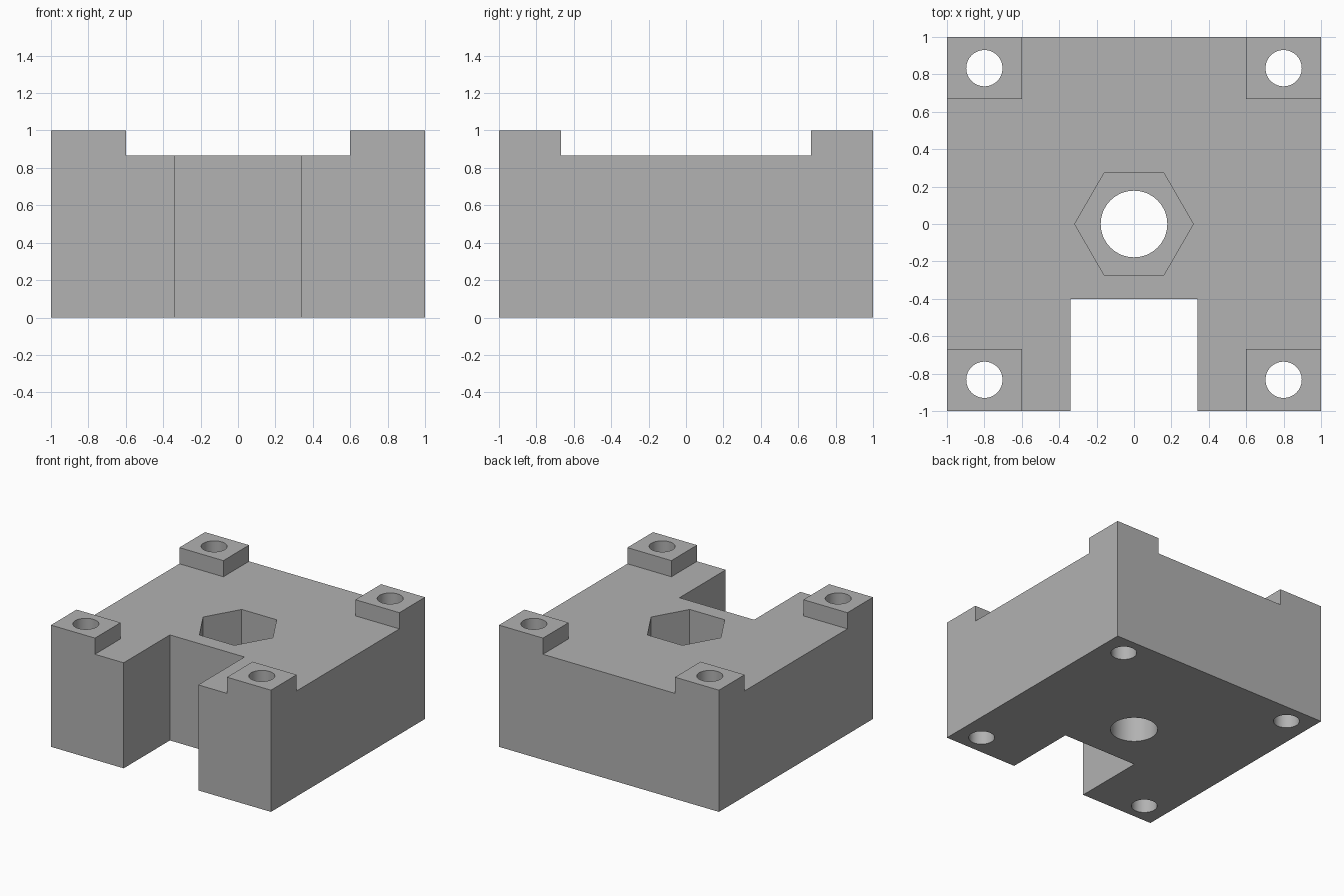
import bpy

cube = bpy.data.objects.get("Cube")
if cube:
    bpy.data.objects.remove(cube, do_unlink=True)

TOP, DECK = 1.0, 0.867      # boss height, deck height
POCKET_FLOOR = 0.47

grey = bpy.data.materials.new("plain grey")
grey.use_nodes = True
grey.diffuse_color = (0.445, 0.445, 0.445, 1)
grey.node_tree.nodes["Principled BSDF"].inputs["Base Color"].default_value = grey.diffuse_color


def box(name, low, high):
    mid = [(a + b) / 2 for a, b in zip(low, high)]
    bpy.ops.mesh.primitive_cube_add(size=1, location=mid)
    ob = bpy.context.object
    ob.name = name
    ob.scale = [b - a for a, b in zip(low, high)]
    bpy.ops.object.transform_apply(location=True, rotation=True, scale=True)
    ob.data.materials.append(grey)
    return ob


def prism(name, x, y, radius, sides, low, high, turn=0):
    bpy.ops.mesh.primitive_cylinder_add(
        vertices=sides, radius=radius, depth=high - low,
        location=(x, y, (low + high) / 2), rotation=(0, 0, turn))
    ob = bpy.context.object
    ob.name = name
    ob.data.materials.append(grey)
    return ob


def combine(target, tool, operation):
    """Apply a boolean and discard its tool."""
    tool.hide_render = True
    mod = target.modifiers.new(tool.name, 'BOOLEAN')
    mod.operation, mod.object, mod.solver = operation, tool, 'EXACT'
    bpy.context.view_layer.objects.active = target
    bpy.ops.object.modifier_apply(modifier=mod.name)
    bpy.data.objects.remove(tool, do_unlink=True)


# Block: full height, with two crossing channels that leave the corner bosses
block = box("mounting_block", (-1, -1, 0), (1, 1, TOP))
combine(block, box("channel_along_y", (-0.6, -2, DECK), (0.6, 2, 2)), 'DIFFERENCE')
combine(block, box("channel_along_x", (-2, -0.667, DECK), (2, 0.667, 2)), 'DIFFERENCE')

# Front slot
combine(block, box("front_slot", (-0.339, -2, -1), (0.339, -0.4, 2)), 'DIFFERENCE')

# Corner screw holes
for x in (-0.8, 0.8):
    for y in (-0.833, 0.833):
        combine(block, prism("screw_hole", x, y, 0.097, 48, -1, 2), 'DIFFERENCE')

# Hexagonal nut pocket and centre bore
combine(block, prism("nut_pocket", 0, 0, 0.317, 6, POCKET_FLOOR, 2, 1.570796), 'DIFFERENCE')
combine(block, prism("centre_bore", 0, 0, 0.178, 64, -1, 2), 'DIFFERENCE')

# Smooth bores, sharp edges elsewhere
bpy.ops.object.select_all(action='DESELECT')
block.select_set(True)
bpy.context.view_layer.objects.active = block
bpy.ops.object.shade_smooth_by_angle(angle=0.5)
